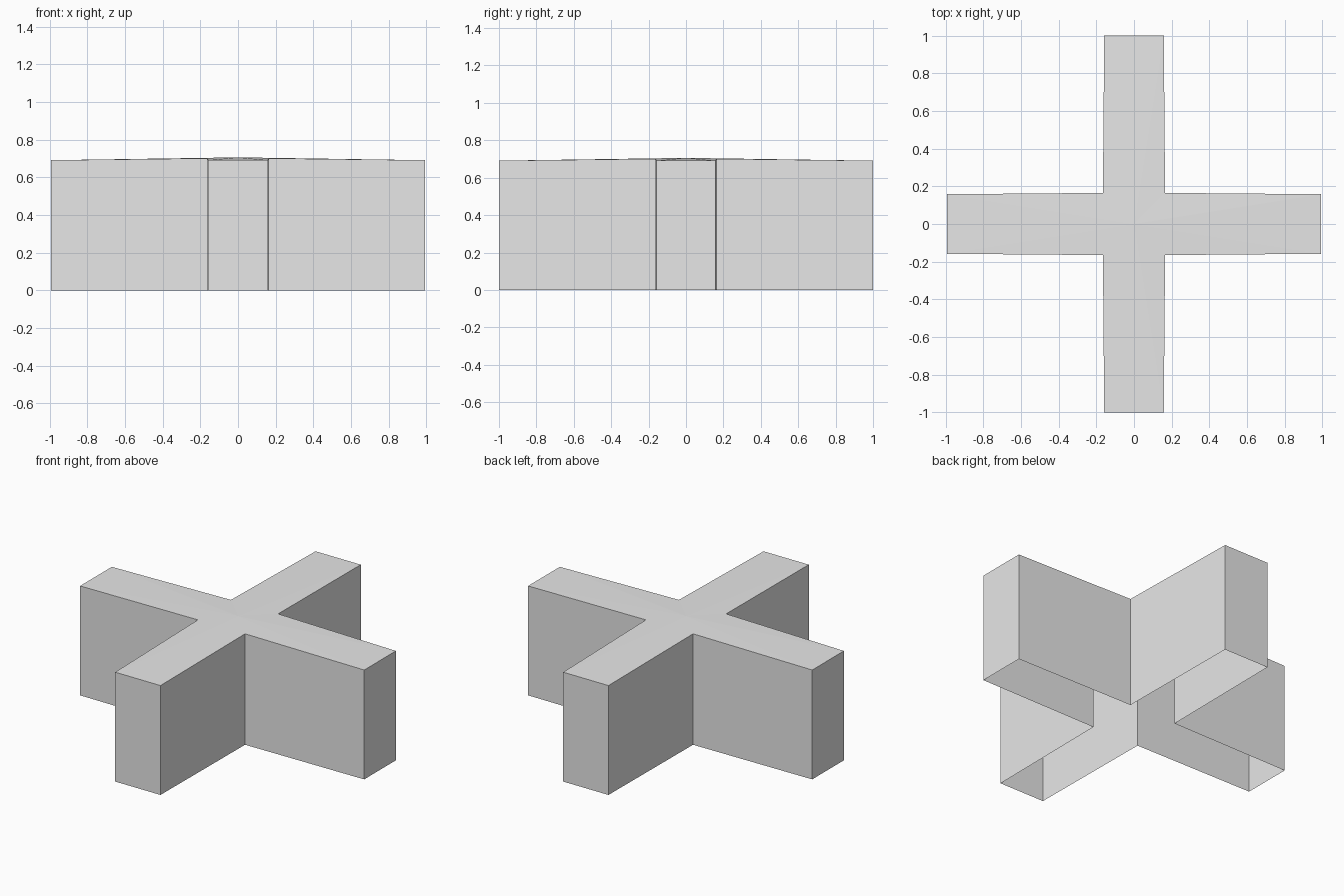
import bpy
import bmesh

cube = bpy.data.objects.get("Cube")
if cube:
    bpy.data.objects.remove(cube, do_unlink=True)

# Plain light grey
grey = bpy.data.materials.new("light_grey")
grey.use_nodes = True
colour = (0.8, 0.8, 0.8, 1)
grey.diffuse_color = colour
grey.node_tree.nodes["Principled BSDF"].inputs["Base Color"].default_value = colour

REACH_X, REACH_Y = 0.993, 1.0       # arm lengths
TIP, NOTCH = 0.158, 0.165           # half widths at the arm tip and at the centre
Z_TIP, Z_NOTCH, Z_PEAK = 0.691, 0.701, 0.706

# Cross outline, counter-clockwise: each arm gives two tip corners and a notch
outline = []
for dx, dy in ((1, 0), (0, 1), (-1, 0), (0, -1)):
    sx, sy = -dy, dx                # sideways direction of this arm
    for side in (-1, 1):
        outline.append((dx * REACH_X + side * sx * TIP,
                        dy * REACH_Y + side * sy * TIP, Z_TIP))
    outline.append(((dx + sx) * NOTCH, (dy + sy) * NOTCH, Z_NOTCH))

# Open-bottomed shell: walls around the outline, roof fanned from the peak
bm = bmesh.new()
upper = [bm.verts.new(p) for p in outline]
lower = [bm.verts.new((x, y, 0)) for x, y, z in outline]
peak = bm.verts.new((0, 0, Z_PEAK))
for i in range(len(outline)):
    j = (i + 1) % len(outline)
    bm.faces.new((lower[i], lower[j], upper[j], upper[i]))
    bm.faces.new((upper[i], upper[j], peak))

mesh = bpy.data.meshes.new("cross_shell")
bm.to_mesh(mesh)
bm.free()
mesh.materials.append(grey)
shell = bpy.data.objects.new("cross_shell", mesh)
bpy.context.scene.collection.objects.link(shell)
